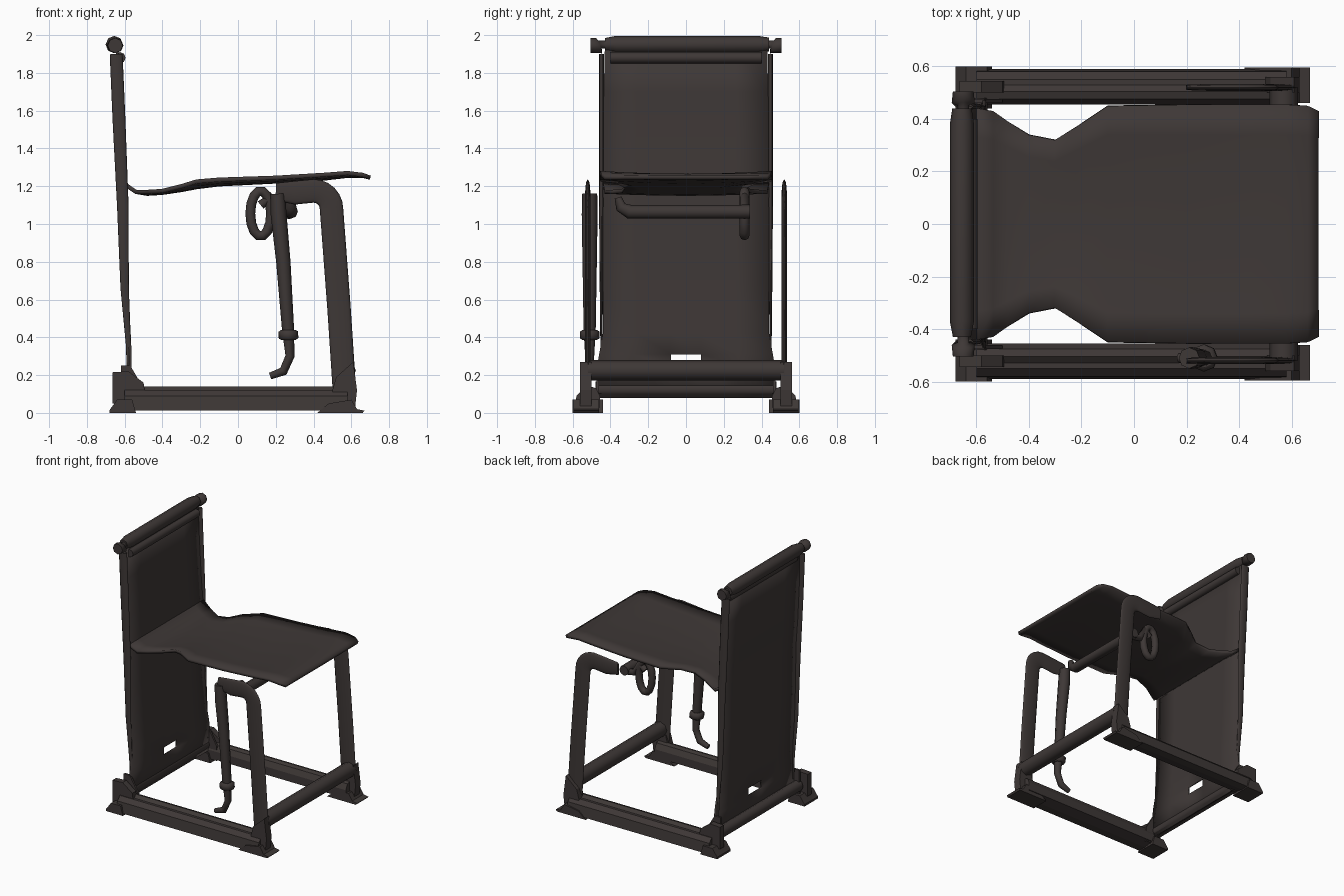
import bpy, bmesh, math
from mathutils import Vector

cube = bpy.data.objects.get("Cube")
if cube:
    bpy.data.objects.remove(cube, do_unlink=True)

DARK = (0.048, 0.039, 0.037, 1)
mat = bpy.data.materials.new("dark brown grey")
mat.use_nodes = True
mat.diffuse_color = DARK
bsdf = next(n for n in mat.node_tree.nodes if n.type == 'BSDF_PRINCIPLED')
bsdf.inputs["Base Color"].default_value = DARK
bsdf.inputs["Roughness"].default_value = 0.9


def add(name, data, loc=(0, 0, 0)):
    ob = bpy.data.objects.new(name, data)
    ob.location = loc
    data.materials.append(mat)
    bpy.context.collection.objects.link(ob)
    return ob


def tube(name, points, radius, loc=(0, 0, 0), flat=1.0, cyclic=False, taper=None):
    """Round tube along points; flat squashes it across y."""
    cu = bpy.data.curves.new(name, 'CURVE')
    cu.dimensions = '3D'
    cu.bevel_depth = radius
    cu.bevel_resolution = 2
    cu.use_fill_caps = True
    sp = cu.splines.new('POLY')
    sp.points.add(len(points) - 1)
    for i, p in enumerate(points):
        sp.points[i].co = (*p, 1)
        sp.points[i].radius = taper[i] if taper else 1
    sp.use_cyclic_u = cyclic
    ob = add(name, cu, loc)
    ob.scale.y = flat
    return ob


def prism(name, outline, axis, start, end, shrink=1.0):
    """Extrude a 2D outline along an axis (x or y)."""
    def place(p, t, s):
        return (t, p[0] * s, p[1]) if axis == 'x' else (p[0], t, p[1])
    bm = bmesh.new()
    a = [bm.verts.new(place(p, start, 1)) for p in outline]
    b = [bm.verts.new(place(p, end, shrink)) for p in outline]
    n = len(outline)
    bm.faces.new(a)
    bm.faces.new(b[::-1])
    for i in range(n):
        bm.faces.new((a[i], b[i], b[(i + 1) % n], a[(i + 1) % n]))
    bmesh.ops.recalc_face_normals(bm, faces=bm.faces)
    me = bpy.data.meshes.new(name)
    bm.to_mesh(me)
    bm.free()
    return add(name, me)


def sheet(name, rows, thickness, hole=None):
    """Cloth-like grid from rows of points, with optional open cells."""
    bm = bmesh.new()
    grid = [[bm.verts.new(p) for p in row] for row in rows]
    for i in range(len(grid) - 1):
        for j in range(len(grid[0]) - 1):
            if hole and hole(i, j):
                continue
            f = bm.faces.new((grid[i][j], grid[i][j + 1], grid[i + 1][j + 1], grid[i + 1][j]))
            f.smooth = True
    bmesh.ops.recalc_face_normals(bm, faces=bm.faces)
    me = bpy.data.meshes.new(name)
    bm.to_mesh(me)
    bm.free()
    ob = add(name, me)
    mod = ob.modifiers.new("thickness", 'SOLIDIFY')
    mod.thickness = thickness
    mod.offset = 0
    return ob


# Seat: waisted behind, broad in front (x, half width, height, edge lift)
seat_profile = [(-0.60, .44, 1.21, 0), (-0.54, .43, 1.17, 0), (-0.48, .39, 1.16, .01),
                (-0.40, .34, 1.165, .01), (-0.30, .32, 1.18, .02), (-0.22, .37, 1.195, .03),
                (-0.10, .45, 1.21, .025), (0.20, .455, 1.225, .02), (0.45, .455, 1.24, .02),
                (0.58, .455, 1.255, .015), (0.66, .45, 1.255, .005), (0.70, .43, 1.245, 0)]
steps = [-1, -.75, -.4, 0, .4, .75, 1]
sheet("seat", [[(x, w * s, z + lift * s * s) for s in steps]
               for x, w, z, lift in seat_profile], 0.022)

# Back panel: hangs from the top bar to the base, slot near the bottom
back_profile = [(-0.64, .43, 1.92), (-0.635, .435, 1.70), (-0.62, .44, 1.40), (-0.605, .44, 1.20),
                (-0.60, .44, .90), (-0.59, .44, .65), (-0.575, .44, .42), (-0.57, .46, .31),
                (-0.57, .47, .25), (-0.575, .47, .08)]
sheet("back_panel", [[(x, y, z) for y in (-w, -w * .6, -.08, .08, w * .6, w)]
                     for x, w, z in back_profile], 0.014, lambda i, j: i == 7 and j == 2)

# Top rail and its end knobs
tube("top_rail", [(-.655, -.43, 1.95), (-.655, -.37, 1.95), (-.655, .38, 1.95), (-.655, .44, 1.95)],
     0.046, taper=[.75, 1, 1, .8])
tube("top_hem", [(-.625, -.40, 1.88), (-.625, .40, 1.88)], 0.03)

# Small box-shaped bracket tabs for every base corner
def corner(name, side, outline, inner, outer):
    return prism(name, outline, 'y', side * inner, side * outer)

for side, label in ((-1, "right"), (1, "left")):
    # Back frame edge and knob
    tube(label + "_knob", [(-.65, side * .42, 1.95), (-.65, side * .455, 1.95), (-.65, side * .46, 1.945),
                           (-.65, side * .505, 1.945)], 0.044, taper=[.5, .5, 1, .9])
    tube(label + "_back_post", [(-.645, 0, 1.90), (-.63, 0, 1.55), (-.61, 0, 1.1), (-.60, 0, .66),
                                (-.58, 0, .36), (-.575, 0, .18)], 0.034,
         loc=(0, side * .448, 0), flat=0.4, taper=[1, 1, .9, .65, .4, .35])

    # Base rail with a wide foot and a narrow top
    rail = [(.455, .03), (.455, .09), (.475, .13), (.505, .14), (.53, .12),
            (.55, .12), (.58, .09), (.59, .012), (.53, .012)]
    prism(label + "_base_rail", [(side * y, z) for y, z in rail], 'x', -.60, .58)

    # Front leg: flattened tube bent over at the top
    bend = [(.40 + .095 * math.cos(math.radians(a)), 0, 1.08 + .095 * math.sin(math.radians(a)))
            for a in range(0, 100, 15)]
    tube(label + "_front_leg", [(.562, 0, .14), (.535, 0, .55)] + bend
         + [(.30, 0, 1.165), (.20, 0, 1.17)], 0.062,
         loc=(0, side * .52, 0), flat=0.22, taper=[1] * 10 + [.75, .45])

    # Corner brackets and flared feet
    corner(label + "_rear_bracket", side,
           [(-.665, .05), (-.665, .215), (-.58, .22), (-.50, .16), (-.49, .09), (-.55, .04)], .50, .545)
    corner(label + "_rear_inner_bracket", side,
           [(-.62, .02), (-.62, .25), (-.57, .25), (-.50, .13), (-.50, .02)], .46, .475)
    corner(label + "_rear_foot", side,
           [(-.68, 0), (-.68, .015), (-.64, .07), (-.56, .07), (-.54, 0)], .44, .60)
    corner(label + "_front_bracket", side,
           [(.50, .12), (.52, .19), (.61, .27), (.63, .12), (.62, .03), (.50, .03)], .50, .56)
    corner(label + "_front_foot", side,
           [(.42, 0), (.48, .05), (.60, .07), (.63, .02), (.67, .012), (.66, 0)], .46, .595)

# Crossbars between the sides
tube("front_crossbar", [(.57, -.52, .225), (.57, .52, .225)], 0.054)
tube("rear_crossbar", [(-.60, -.48, .125), (-.60, .48, .125)], 0.042)
tube("seat_crossbar", [(.28, -.36, 1.14), (.28, -.345, 1.09), (.28, -.30, 1.065), (.28, .34, 1.065)],
     0.037, taper=[.5, .8, 1, 1])

# Loop hanging under the seat
tube("under_seat_loop", [(.12 + .055 * math.cos(a), .31, 1.055 + .12 * math.sin(a))
                         for a in [math.tau * i / 14 for i in range(14)]], 0.026, cyclic=True)
tube("loop_tie", [(.12, .31, 1.10), (.17, .31, 1.14), (.21, .31, 1.06), (.28, .31, 1.05)], 0.025)

# Hanging lever with a collar and a bent tip
tube("lever", [(.21, -.51, 1.16), (.215, -.51, 1.05), (.24, -.51, .80), (.265, -.51, .44),
               (.275, -.51, .30), (.24, -.51, .22), (.17, -.51, .195)], 0.04,
     taper=[1, 1.05, .95, .8, .6, .6, .45])
tube("lever_collar", [(.265, -.51, .44), (.265, -.51, .43), (.268, -.51, .395), (.268, -.51, .385)],
     0.052, taper=[.7, 1, 1, .7])
